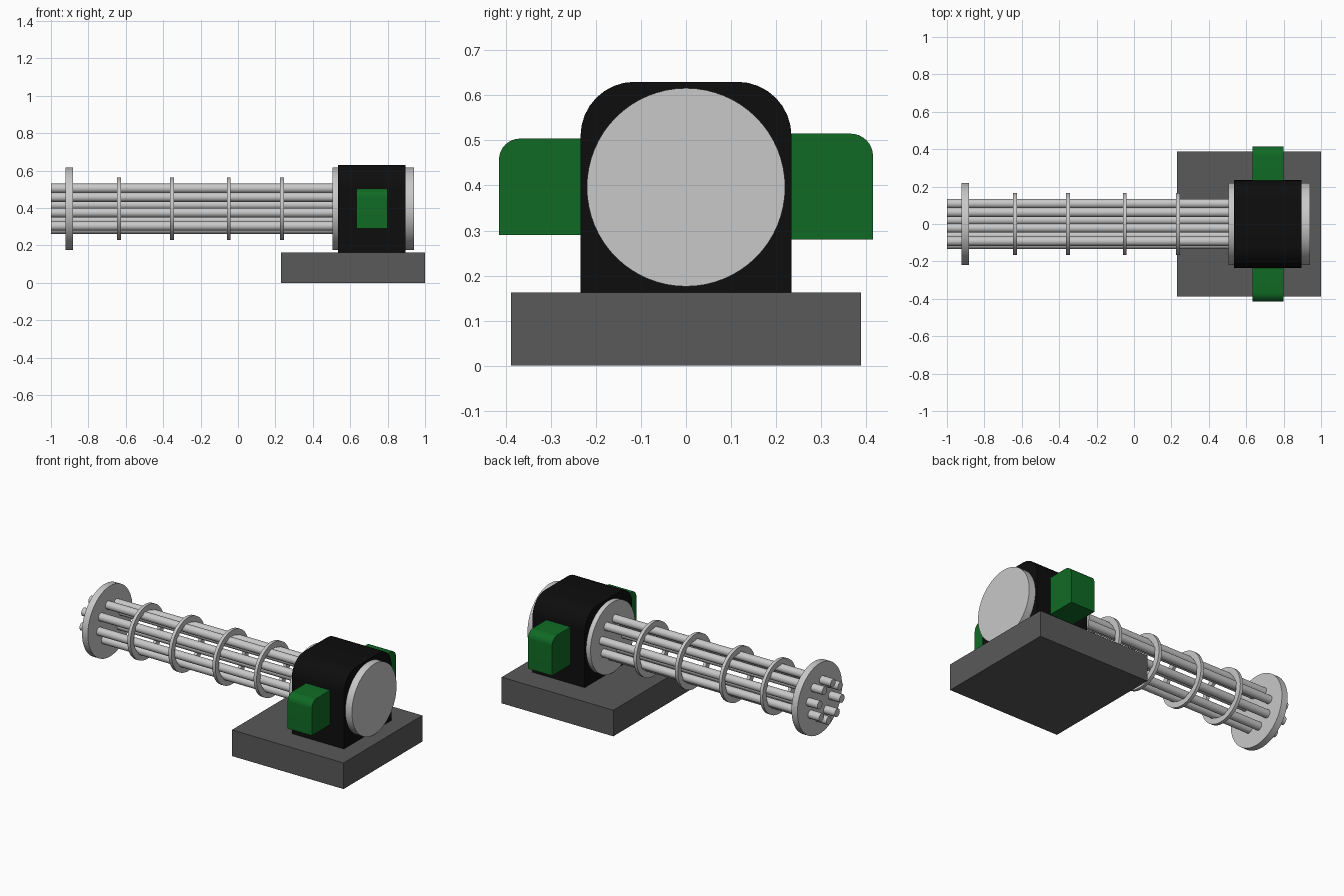
import bpy, bmesh, math
from mathutils import Matrix

if "Cube" in bpy.data.objects:
    bpy.data.objects.remove(bpy.data.objects["Cube"])

AXIS_Z = 0.396


def material(name, rgb):
    m = bpy.data.materials.new(name)
    m.diffuse_color = (*rgb, 1)
    m.use_nodes = True
    m.node_tree.nodes["Principled BSDF"].inputs["Base Color"].default_value = m.diffuse_color
    return m


STEEL = material("light steel", (0.58, 0.58, 0.58))
BLACK = material("black", (0.004, 0.004, 0.004))
GREEN = material("green", (0.005, 0.145, 0.018))
GREY = material("dark grey", (0.10, 0.10, 0.10))


def finish(bm, name, mat):
    bmesh.ops.recalc_face_normals(bm, faces=bm.faces)
    mesh = bpy.data.meshes.new(name)
    bm.to_mesh(mesh)
    bm.free()
    ob = bpy.data.objects.new(name, mesh)
    bpy.context.collection.objects.link(ob)
    mesh.materials.append(mat)
    bpy.ops.object.select_all(action='DESELECT')
    ob.select_set(True)
    bpy.context.view_layer.objects.active = ob
    bpy.ops.object.shade_smooth_by_angle(angle=math.radians(30))
    return ob


def cylinder(name, x0, x1, r, mat, y=0, z=AXIS_Z, sides=64):
    bm = bmesh.new()
    place = Matrix.Translation(((x0 + x1) / 2, y, z)) @ Matrix.Rotation(math.pi / 2, 4, 'Y')
    bmesh.ops.create_cone(bm, cap_ends=True, segments=sides, radius1=r, radius2=r,
                          depth=x1 - x0, matrix=place)
    return finish(bm, name, mat)


def ring(name, x0, x1, outer, inner, mat, sides=64):
    # rectangular section spun round the barrel axis
    bm = bmesh.new()
    loops = []
    for x, r in ((x0, inner), (x0, outer), (x1, outer), (x1, inner)):
        loops.append([bm.verts.new((x, r * math.cos(a), AXIS_Z + r * math.sin(a)))
                      for a in (2 * math.pi * i / sides for i in range(sides))])
    for k in range(4):
        a, b = loops[k], loops[(k + 1) % 4]
        for i in range(sides):
            j = (i + 1) % sides
            bm.faces.new((a[i], a[j], b[j], b[i]))
    return finish(bm, name, mat)


def block(name, x, y, z, mat, radius=0, rounded_y=()):
    # box whose upper long edges at the given y values are rounded
    bm = bmesh.new()
    size = (x[1] - x[0], y[1] - y[0], z[1] - z[0])
    mid = (sum(x) / 2, sum(y) / 2, sum(z) / 2)
    bmesh.ops.create_cube(bm, size=1, matrix=Matrix.Translation(mid) @ Matrix.Diagonal((*size, 1)))
    edges = [e for e in bm.edges
             if all(abs(v.co.z - z[1]) < 1e-4 for v in e.verts)
             and any(all(abs(v.co.y - ry) < 1e-4 for v in e.verts) for ry in rounded_y)]
    if edges:
        bmesh.ops.bevel(bm, geom=edges, offset=radius, segments=8, profile=0.5, affect='EDGES')
    return finish(bm, name, mat)


# base and housing
block("base", (0.23, 1.0), (-0.388, 0.388), (0, 0.163), GREY)
block("housing", (0.535, 0.895), (-0.234, 0.234), (0.163, 0.63), BLACK, 0.12, (-0.234, 0.234))

# side boxes
block("side_box_front", (0.633, 0.80), (-0.415, -0.23), (0.29, 0.504), GREEN, 0.047, (-0.415,))
block("side_box_back", (0.633, 0.80), (0.23, 0.415), (0.28, 0.515), GREEN, 0.05, (0.415,))

# end discs of the housing and the muzzle disc
cylinder("rear_disc", 0.88, 0.94, 0.22, STEEL)
cylinder("front_disc", 0.505, 0.55, 0.22, STEEL)
cylinder("muzzle_disc", -0.923, -0.882, 0.22, STEEL)

# rings holding the barrels
for i, x in enumerate((-0.636, -0.353, -0.05, 0.235)):
    ring(f"barrel_ring_{i + 1}", x - 0.01, x + 0.01, 0.167, 0.13, STEEL)

# barrels
for i in range(8):
    a = math.radians(11 + 45 * i)
    cylinder(f"barrel_{i + 1}", -1.0, 0.52, 0.025, STEEL,
             y=0.111 * math.cos(a), z=AXIS_Z + 0.111 * math.sin(a), sides=24)
